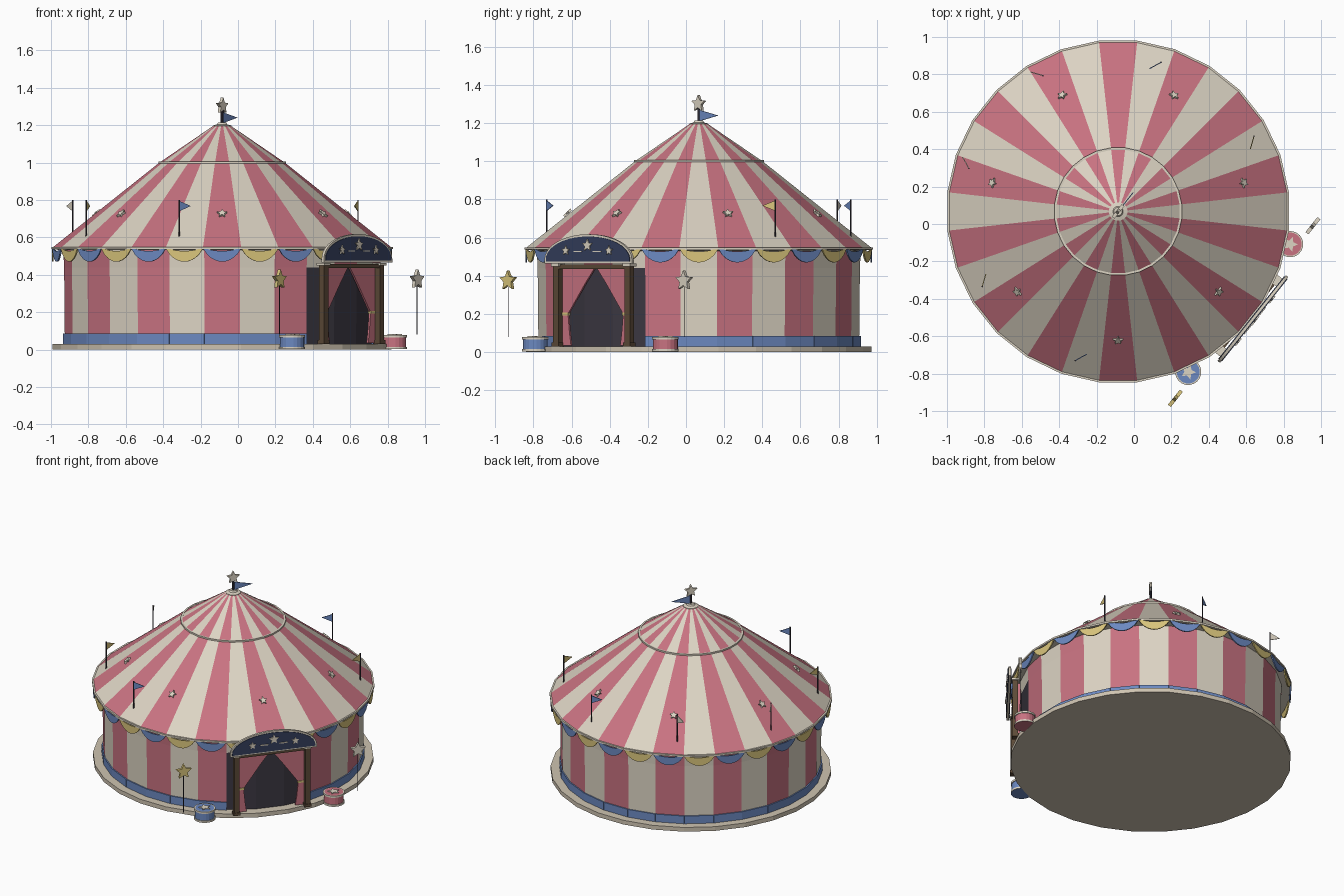
import bpy, bmesh, math
from mathutils import Matrix, Vector

cube = bpy.data.objects.get("Cube")
if cube:
    bpy.data.objects.remove(cube, do_unlink=True)


def material(name, *rgb):
    m = bpy.data.materials.new(name)
    m.use_nodes = True
    m.diffuse_color = (*rgb, 1)
    m.node_tree.nodes["Principled BSDF"].inputs["Base Color"].default_value = (*rgb, 1)
    return m


cream = material("cream canvas", .72, .66, .55)
red = material("rose red canvas", .58, .17, .22)
blue = material("soft blue", .15, .25, .53)
gold = material("gold", .70, .56, .20)
navy = material("navy", .035, .05, .11)
brown = material("brown wood", .11, .07, .04)
slate = material("dark slate", .045, .04, .055)
sand = material("sand", .62, .55, .44)

SIDES = 28
STEP = math.tau / SIDES
ENTRY = -3 * STEP                      # the doorway faces the third stripe
CENTRE = Matrix.Translation((-.085, .067, 0))


def turned(angle):
    """Frame at the tent axis: x points outward, y sideways."""
    return CENTRE @ Matrix.Rotation(angle, 4, 'Z')


def at(x, y, z):
    return Matrix.Translation((x, y, z))


DOOR = turned(ENTRY)


def finish(name, bm, matrix, mats):
    mesh = bpy.data.meshes.new(name)
    bm.to_mesh(mesh)
    bm.free()
    for m in mats:
        mesh.materials.append(m)
    ob = bpy.data.objects.new(name, mesh)
    ob.matrix_world = matrix
    bpy.context.scene.collection.objects.link(ob)
    return ob


def lathe(name, profile, matrix, mats, rule=lambda i, j: 0, sides=SIDES):
    """Turn an (r, z) profile; rule(side, band) picks the material."""
    bm = bmesh.new()
    rings = []
    for i in range(sides):
        a = (i - .5) * math.tau / sides
        rings.append([bm.verts.new((r * math.cos(a), r * math.sin(a), z)) for r, z in profile])
    for i in range(sides):
        p, q = rings[i], rings[(i + 1) % sides]
        for j in range(len(profile) - 1):
            f = bm.faces.new((p[j], q[j], q[j + 1], p[j + 1]))
            f.material_index = rule(i, j)
    bmesh.ops.remove_doubles(bm, verts=bm.verts, dist=.00001)
    return finish(name, bm, matrix, mats)


def plate(name, points, thick, matrix, mat):
    """Extrude a (y, z) outline along x, centred on x = 0."""
    bm = bmesh.new()
    f = bm.faces.new([bm.verts.new((-thick / 2, y, z)) for y, z in points])
    new = bmesh.ops.extrude_face_region(bm, geom=[f])["geom"]
    bmesh.ops.translate(bm, vec=(thick, 0, 0), verts=[v for v in new if isinstance(v, bmesh.types.BMVert)])
    bmesh.ops.recalc_face_normals(bm, faces=bm.faces)
    return finish(name, bm, matrix, [mat])


def box(name, size, matrix, mat):
    w, h = size[1] / 2, size[2] / 2
    return plate(name, [(-w, -h), (w, -h), (w, h), (-w, h)], size[0], matrix, mat)


def rod(name, radius, z0, z1, matrix, mat):
    return lathe(name, [(0, z0), (radius, z0), (radius, z1), (0, z1)], matrix, [mat], sides=8)


def star(name, radius, thick, matrix, mat):
    pts = []
    for k in range(10):
        r = radius if k % 2 == 0 else radius * .48
        a = k * math.pi / 5
        pts.append((r * math.sin(a), r * math.cos(a)))
    return plate(name, pts, thick, matrix, mat)


def hoop(name, radius, z, t):
    return lathe(name, [(radius - t, z - t), (radius + t, z - t), (radius + t, z + t),
                        (radius - t, z + t), (radius - t, z - t)], CENTRE, [cream])


# Ground platform
lathe("platform", [(0, 0), (.912, 0), (.912, .03), (0, .03)], CENTRE, [sand])

# Striped wall with a dark doorway three stripes wide
doorway = {SIDES - 2, SIDES - 3, SIDES - 4}
lathe("wall", [(.846, .03), (.850, .44), (.855, .54)], CENTRE, [cream, red, slate],
      lambda i, j: 2 if i in doorway and j == 0 else i % 2)

# Blue skirting, left open at the doorway
for i in range(SIDES):
    if i not in doorway:
        box("wall_skirting", (.008, .190, .055), turned(i * STEP) @ at(.846, 0, .0575), blue)

# Striped roof, rim, seam and crown
lathe("roof", [(.84, .53), (.912, .536), (.912, .546), (.337, 1.0), (.045, 1.198), (0, 1.2)],
      CENTRE, [cream, red], lambda i, j: i % 2 if j > 1 else 0)
hoop("roof_rim", .913, .543, .006)
hoop("roof_seam", .337, 1.0, .006)
lathe("roof_crown", [(0, 1.18), (.05, 1.18), (.05, 1.198), (.028, 1.204), (.022, 1.215), (0, 1.215)],
      CENTRE, [cream], sides=16)

# Swags below the eave
N = 10
ts = [-1 + 2 * k / N for k in range(N + 1)]
swag = [(.101 * t, .54 - .070 * (1 - t * t) ** .8) for t in ts]
swag += [(.101 * t, .545 - .018 * (1 - t * t)) for t in reversed(ts)]
for i in range(SIDES):
    plate("eave_swag", swag, .008, turned(i * STEP) @ at(.905, 0, 0), blue if i % 2 else gold)


# Pennants
def pennant(name, matrix, z, length, height, mat):
    plate(name, [(0, z - height), (length, z - height / 2), (0, z)], .005, matrix, mat)


rod("crown_pole", .008, 1.2, 1.28, CENTRE, slate)
pennant("crown_pennant", DOOR, 1.27, .13, .06, blue)
star("crown_star", .045, .018, DOOR @ at(0, 0, 1.303), cream)

for k, colour in enumerate((gold, blue, cream, cream, gold, blue)):
    a = math.radians(67.5 + 45 * k)
    spot = DOOR @ at(.83 * math.cos(a), .83 * math.sin(a), 0)
    rod("roof_flagpole", .004, .60, .80, spot, slate)
    pennant("roof_pennant", spot @ Matrix.Rotation(-a - math.pi / 2, 4, 'Z'), .795, .07, .055, colour)

# Stars lying on the roof slope
slope = -math.atan2(.575, .454)
for k in range(7):
    place = turned(ENTRY + k * math.tau / 7) @ at(.69, 0, .728) @ Matrix.Rotation(slope * .9, 4, 'Y')
    star("roof_star", .028, .012, place, cream)

# Doorway frame and curtains, mirrored left and right
for s in (-1, 1):
    box("door_post", (.036, .036, .42), DOOR @ at(.885, s * .24, .24), brown)
    box("door_post_foot", (.046, .046, .02), DOOR @ at(.885, s * .24, .04), brown)
    box("door_post_cap", (.052, .052, .014), DOOR @ at(.885, s * .24, .457), cream)
    drape = [(.004, .445), (.07, .36), (.185, .20), (.175, .10), (.165, .035), (.225, .035), (.225, .445)]
    plate("door_curtain", [(s * y, z) for y, z in drape], .012, DOOR @ at(.862, 0, 0), red)
    box("curtain_tie", (.02, .045, .014), DOOR @ at(.863, s * .204, .20), gold)
box("door_lintel", (.03, .50, .022), DOOR @ at(.885, 0, .447), brown)


# Arched sign board over the doorway
def arch(half, z0, z1, peak):
    curve = [(half * math.cos(k * math.pi / 20), z1 + (peak - z1) * math.sin(k * math.pi / 20))
             for k in range(21)]
    return [(-half, z0), (half, z0)] + curve


plate("sign_border", arch(.293, .465, .485, .618), .016, DOOR @ at(.922, 0, 0), cream)
plate("sign_board", arch(.281, .476, .486, .606), .024, DOOR @ at(.922, 0, 0), navy)
for y, z, r in ((0, .560, .034), (-.145, .532, .026), (.145, .532, .026)):
    star("sign_star", r, .008, DOOR @ at(.937, y, z), cream)
for s in (-1, 1):
    box("sign_flourish", (.006, .055, .007), DOOR @ at(.936, s * .065, .527), cream)

# Drums and star balloons beside the doorway
drum = [(0, .002), (.070, .002), (.070, .015), (.065, .015), (.065, .066),
        (.070, .066), (.070, .079), (.062, .079), (0, .079)]
for s, drum_colour, star_colour in ((-1, blue, gold), (1, red, cream)):
    spot = DOOR @ at(.828, s * .437, 0)
    lathe("drum", drum, spot, [drum_colour, cream],
          lambda i, j: 1 if j in (1, 2, 4, 5, 6) else 0, sides=20)
    star("drum_star", .042, .006, spot @ at(0, 0, .081) @ Matrix.Rotation(-math.pi / 2, 4, 'Y'), cream)
    spot = DOOR @ at(.862, s * .59, 0)
    rod("balloon_string", .0025, .08, .34, spot, slate)
    star("star_balloon", .054, .02, spot @ at(0, 0, .375), star_colour)
